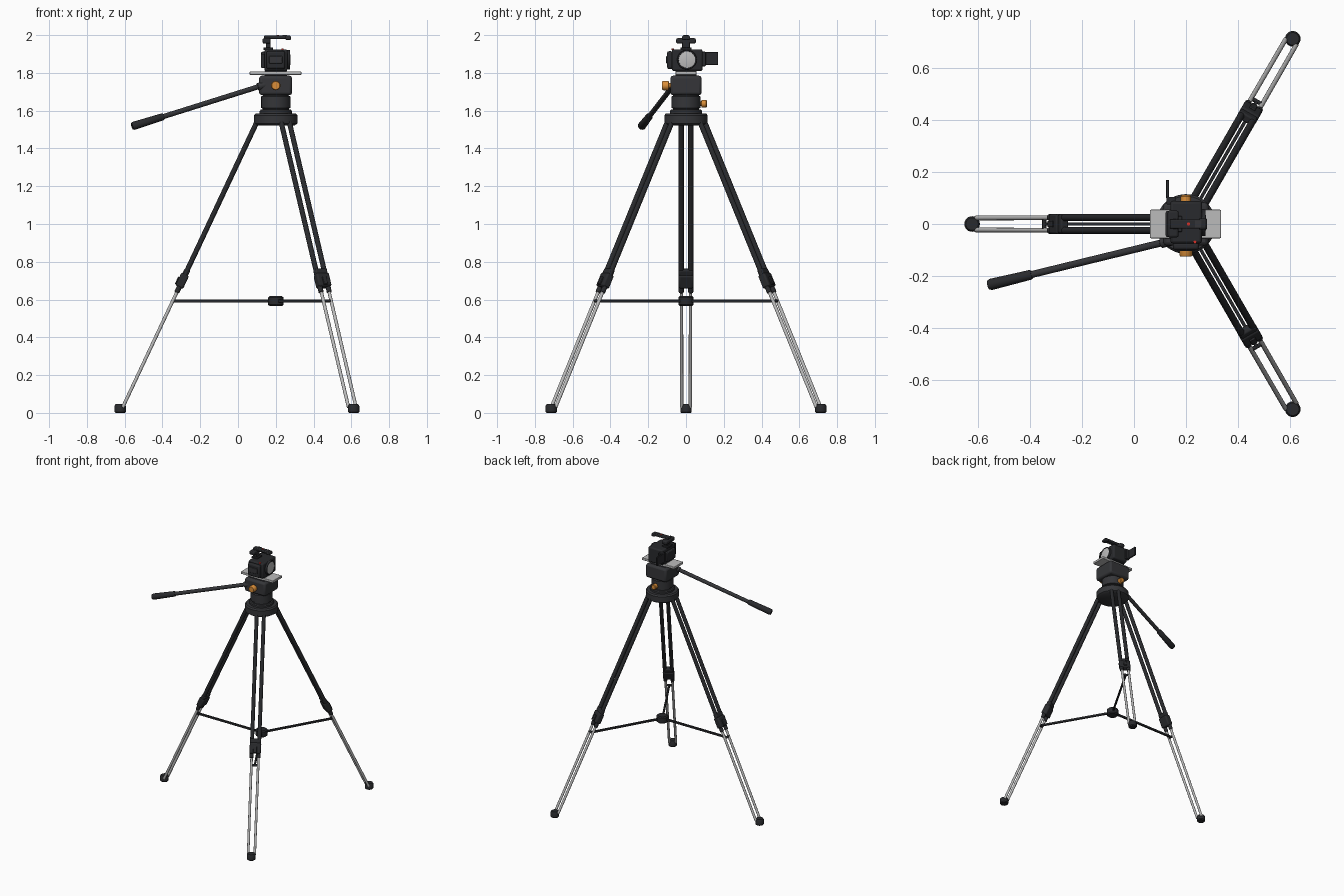
import bpy, bmesh, math
from mathutils import Vector, Matrix

if "Cube" in bpy.data.objects:
    bpy.data.objects.remove(bpy.data.objects["Cube"])


def material(name, rgb):
    m = bpy.data.materials.new(name)
    m.diffuse_color = (*rgb, 1)
    m.use_nodes = True
    m.node_tree.nodes["Principled BSDF"].inputs["Base Color"].default_value = m.diffuse_color
    return m


BLACK = material("black_plastic", (0.022, 0.023, 0.026))
DARK = material("dark_metal", (0.035, 0.036, 0.04))
CHROME = material("bright_metal", (0.5, 0.5, 0.5))
ORANGE = material("orange_knob", (0.7, 0.27, 0.04))
RED = material("red_button", (0.7, 0.03, 0.02))
CX = 0.2  # tripod axis
UP = Vector((0, 0, 1))


def finish(name, bm, mat, bevel=0.0):
    bmesh.ops.recalc_face_normals(bm, faces=bm.faces)
    me = bpy.data.meshes.new(name)
    bm.to_mesh(me)
    bm.free()
    ob = bpy.data.objects.new(name, me)
    bpy.context.collection.objects.link(ob)
    me.materials.append(mat)
    if bevel:
        b = ob.modifiers.new("bevel", "BEVEL")
        b.width, b.segments, b.limit_method = bevel, 2, "ANGLE"
    bpy.ops.object.select_all(action="DESELECT")
    ob.select_set(True)
    bpy.context.view_layer.objects.active = ob
    bpy.ops.object.shade_smooth_by_angle(angle=math.radians(35))
    return ob


def box(name, lo, hi, mat, bevel=0.004):
    lo, hi = Vector(lo), Vector(hi)
    bm = bmesh.new()
    bmesh.ops.create_cube(bm, size=1, matrix=Matrix.Translation((lo + hi) / 2)
                          @ Matrix.Diagonal((*(hi - lo), 1)))
    return finish(name, bm, mat, bevel)


def rod(name, a, b, r, mat, r2=None, seg=20, bevel=0.0):
    a, b = Vector(a), Vector(b)
    d = b - a
    bm = bmesh.new()
    bmesh.ops.create_cone(bm, cap_ends=True, segments=seg, radius1=r,
                          radius2=r if r2 is None else r2, depth=d.length,
                          matrix=Matrix.Translation((a + b) / 2)
                          @ d.to_track_quat("Z", "Y").to_matrix().to_4x4())
    return finish(name, bm, mat, bevel)


def lathe(name, profile, mat, origin, axis=UP, seg=40):
    # profile: (radius, height) pairs along the axis
    q = Vector(axis).to_track_quat("Z", "Y")
    bm = bmesh.new()
    rings = []
    for r, h in profile:
        rings.append([bm.verts.new(Vector(origin) + q @ Vector((
            r * math.cos(math.tau * i / seg), r * math.sin(math.tau * i / seg), h)))
            for i in range(seg)])
    for lo, hi in zip(rings, rings[1:]):
        for i in range(seg):
            j = (i + 1) % seg
            bm.faces.new((lo[i], lo[j], hi[j], hi[i]))
    bm.faces.new(rings[0])
    bm.faces.new(rings[-1])
    return finish(name, bm, mat)


def aligned_box(name, a, b, side, width, thick, mat, bevel=0.006):
    # box running from a to b, with its width along the side vector
    a, b = Vector(a), Vector(b)
    d = b - a
    n = d.normalized().cross(side)
    rot = Matrix((side, n, d.normalized())).transposed().to_4x4()
    bm = bmesh.new()
    bmesh.ops.create_cube(bm, size=1, matrix=Matrix.Translation((a + b) / 2) @ rot
                          @ Matrix.Diagonal((width, thick, d.length, 1)))
    return finish(name, bm, mat, bevel)


# Three twin-tube legs with clamps, feet and spreader arms
for k, deg in enumerate((180, 60, -60)):
    out = Vector((math.cos(math.radians(deg)), math.sin(math.radians(deg)), 0))
    side = UP.cross(out)

    def at(z, off=0.0):
        r = 0.10 + 0.71 * (1.54 - z) / 1.51
        return Vector((CX, 0, z)) + out * r + side * off

    n = f"leg_{k + 1}_"
    for s, label in ((-1, "a"), (1, "b")):
        o = s * 0.025
        rod(n + "upper_tube_" + label, at(1.555, o), at(0.7, o), 0.0135, BLACK)
        rod(n + "lower_tube_" + label, at(0.72, s * 0.024), at(0.03, s * 0.023), 0.009, CHROME)
        rod(n + "sleeve_" + label, at(0.67, o), at(0.638, o), 0.0135, BLACK, bevel=0.002)
    aligned_box(n + "clamp", at(0.735), at(0.665), side, 0.078, 0.044, BLACK, 0.009)
    aligned_box(n + "clamp_neck", at(0.76), at(0.73), side, 0.07, 0.032, BLACK)
    aligned_box(n + "clamp_lever", at(0.72) + out * 0.025, at(0.68) + out * 0.025,
                side, 0.025, 0.012, BLACK, 0.003)
    foot = at(0.0)
    foot.z = 0
    lathe(n + "foot", [(0.025, 0), (0.03, 0.006), (0.03, 0.037), (0.024, 0.046)],
          BLACK, foot, seg=24)
    hub = Vector((CX, 0, 0.592))
    aligned_box(n + "spreader_arm", hub + out * 0.02, at(0.592), side, 0.013, 0.016, BLACK, 0.003)
    rod(n + "spreader_pin", at(0.592, -0.028), at(0.592, 0.028), 0.008, BLACK, seg=12)

lathe("spreader_hub", [(0.033, 0.566), (0.041, 0.573), (0.041, 0.611), (0.033, 0.618)],
      BLACK, (CX, 0, 0), seg=24)

# Tripod crown and fluid head
lathe("leg_crown", [(0.1, 1.522), (0.115, 1.532), (0.115, 1.575), (0.107, 1.585), (0.085, 1.585),
                    (0.085, 1.598), (0.08, 1.605), (0.07, 1.605), (0.07, 1.612), (0.077, 1.615),
                    (0.077, 1.675), (0.068, 1.68), (0.068, 1.695)], DARK, (CX, 0, 0), seg=48)
box("pan_head", (0.112, -0.083, 1.682), (0.287, 0.083, 1.785), DARK, 0.014)
lathe("tilt_knob", [(0.014, 0.07), (0.014, 0.09), (0.025, 0.092), (0.025, 0.12), (0.021, 0.126)],
      ORANGE, (CX, 0, 1.733), (0, -1, 0), 24)
lathe("pan_knob", [(0.011, 0.06), (0.011, 0.08), (0.02, 0.083), (0.02, 0.106), (0.016, 0.111)],
      ORANGE, (CX, 0, 1.637), (0, 1, 0), 24)
box("quick_release_plate", (0.062, -0.055, 1.79), (0.335, 0.055, 1.808), CHROME, 0.003)
box("plate_seat", (0.14, -0.055, 1.775), (0.26, 0.055, 1.812), DARK, 0.003)

# Pan handle with grip
p0, p1 = Vector((0.15, -0.062, 1.74)), Vector((-0.56, -0.235, 1.517))
hd = (p1 - p0).normalized()
grip = p0.lerp(p1, 0.765)
rod("pan_handle", p0, grip + hd * 0.01, 0.0135, DARK)
rod("handle_socket", p0, p0 + hd * 0.05, 0.02, DARK, bevel=0.003)
lathe("handle_grip", [(0.015, 0), (0.019, 0.006), (0.022, 0.17), (0.018, 0.18)],
      BLACK, grip, hd, 24)

# Camcorder, looking towards +x
box("camera_body", (0.14, -0.075, 1.81), (0.262, 0.088, 1.925), BLACK, 0.01)
box("camera_hand_grip", (0.15, -0.1, 1.82), (0.25, -0.07, 1.915), BLACK, 0.01)
box("camera_hand_strap", (0.165, -0.105, 1.85), (0.235, -0.095, 1.89), DARK, 0.004)
box("camera_battery", (0.122, -0.05, 1.825), (0.145, 0.05, 1.9), BLACK, 0.006)
box("camera_screen_hinge", (0.125, 0.075, 1.835), (0.16, 0.105, 1.912), BLACK, 0.004)
box("camera_screen", (0.123, 0.1, 1.842), (0.135, 0.17, 1.91), BLACK, 0.003)
lathe("lens_barrel", [(0.052, -0.02), (0.052, 0.01), (0.05, 0.014), (0.044, 0.014), (0.043, 0.009)],
      BLACK, (0.262, 0.005, 1.87), (1, 0, 0))
lathe("lens_glass", [(0.044, 0), (0.044, 0.012), (0.03, 0.0145), (0.012, 0.016)],
      CHROME, (0.262, 0.005, 1.87), (1, 0, 0))
rod("record_button", (0.235, -0.07, 1.92), (0.235, -0.07, 1.929), 0.006, RED, seg=16)

# Top handle on the accessory shoe
box("shoe_base", (0.135, -0.03, 1.92), (0.185, 0.03, 1.934), BLACK, 0.003)
box("top_handle_post", (0.147, -0.02, 1.928), (0.172, 0.02, 1.985), BLACK, 0.004)
box("top_handle_crossbar", (0.13, -0.052, 1.955), (0.172, 0.052, 1.984), BLACK, 0.008)
box("top_handle_bar", (0.138, -0.018, 1.98), (0.278, 0.018, 1.998), BLACK, 0.005)
box("top_handle_tip", (0.25, -0.022, 1.975), (0.281, 0.022, 1.993), BLACK, 0.005)
box("top_handle_badge", (0.235, -0.014, 1.99), (0.26, 0.014, 1.9995), DARK, 0.001)
rod("handle_button", (0.21, 0, 1.99), (0.21, 0, 2.0), 0.006, RED, seg=16)
